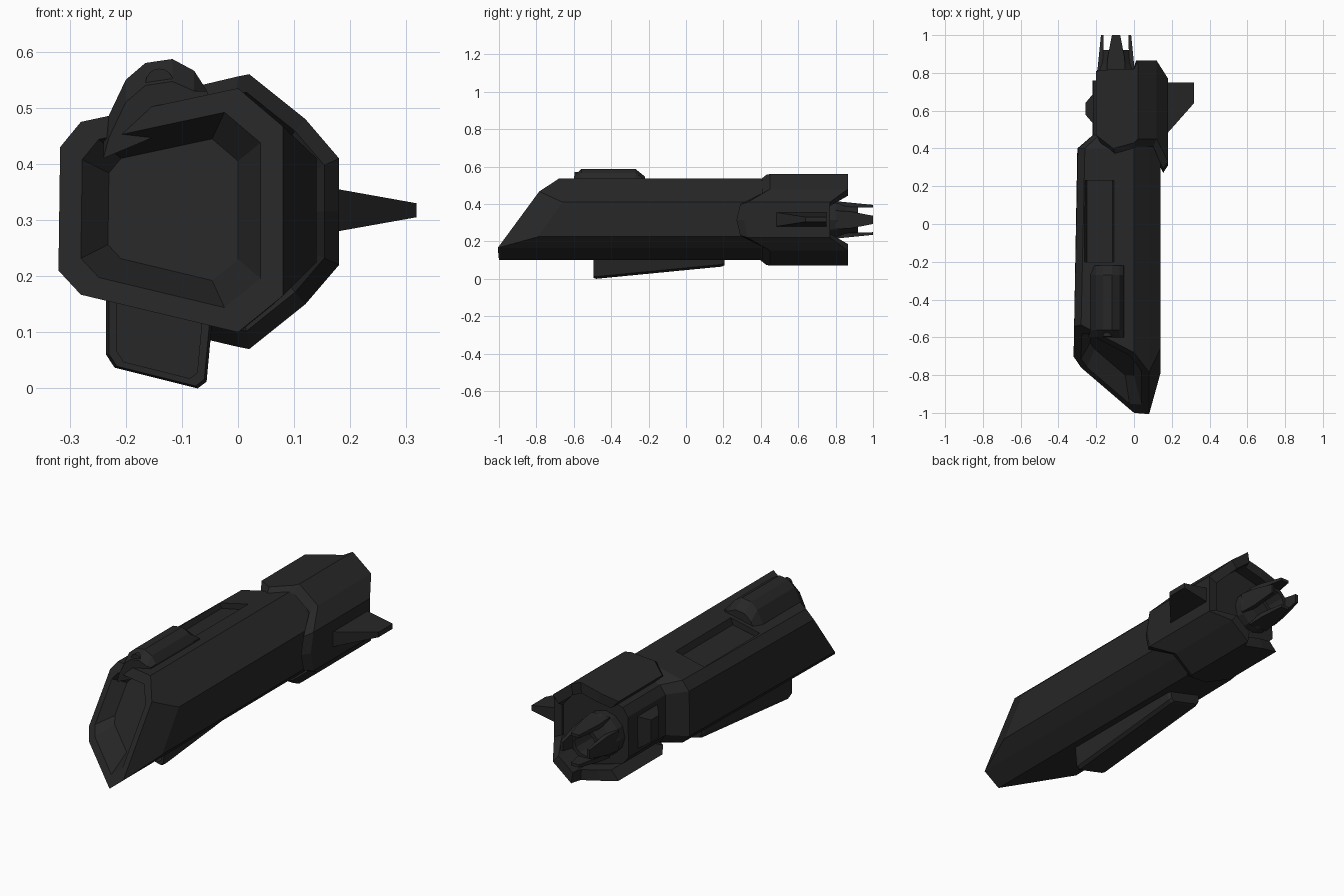
import bpy, bmesh, math

if "Cube" in bpy.data.objects:
    bpy.data.objects.remove(bpy.data.objects["Cube"])

mat = bpy.data.materials.new("dark_hull")
mat.diffuse_color = (0.02, 0.02, 0.02, 1)
mat.use_nodes = True
mat.node_tree.nodes["Principled BSDF"].inputs["Base Color"].default_value = mat.diffuse_color


def loft(name, rings, closed=False):
    """Skin a list of equal-length point rings; cap the ends unless closed."""
    bm = bmesh.new()
    vs = [[bm.verts.new(p) for p in r] for r in rings]
    n = len(rings[0])
    for a, b in zip(vs, vs[1:] + (vs[:1] if closed else [])):
        for i in range(n):
            j = (i + 1) % n
            bm.faces.new((a[i], a[j], b[j], b[i]))
    if not closed:
        bm.faces.new(vs[0])
        bm.faces.new(vs[-1])
    bmesh.ops.remove_doubles(bm, verts=bm.verts, dist=1e-5)
    bmesh.ops.recalc_face_normals(bm, faces=bm.faces)
    me = bpy.data.meshes.new(name)
    bm.to_mesh(me)
    bm.free()
    me.materials.append(mat)
    ob = bpy.data.objects.new(name, me)
    bpy.context.collection.objects.link(ob)
    return ob


def scaled(pts, s, cx, cz):
    return [(cx + (x - cx) * s, cz + (z - cz) * s) for x, z in pts]


def at(pts, y):
    return [(x, y, z) for x, z in pts]


# Main hull: ten-sided section, sliced diagonally at the front with a recessed mouth
section = [(0, .535), (.08, .467), (.14, .41), (.14, .225), (.08, .165), (0, .10),
           (-.28, .167), (-.32, .21), (-.317, .43), (-.28, .475)]


def slice_y(x, z):
    return -1 + .735 * (z - .1) - .68 * x


def on_slice(pts, dy=0):
    return [(x, slice_y(x, z) + dy, z) for x, z in pts]


face = [(min(x, .08), z) for x, z in section]
chamfer = on_slice(section)
chamfer[2] = (.14, -.66, .41)
chamfer[3] = (.14, -.79, .225)
mid = [(x if x > -.1 else x + .02, z) for x, z in section]
core = [(.14 + (x - .14) * .78, .315 + (z - .315) * .9) for x, z in section]
hull = loft("main_hull", [
    on_slice(scaled(face, .58, -.11, .32), .10),
    on_slice(scaled(face, .80, -.12, .32)),
    on_slice(face), chamfer, at(mid, .40), at(core, .47), at(core, .76)])

# Sunken panel in the upper left of the hull
panel = [(-.28, .52), (-.09, .56), (-.115, .48), (-.25, .452)]
cutter = loft("panel_cutter", [at(panel, -.2), at(panel, .23)])
cutter.hide_render = True
cutter.hide_set(True)
mod = hull.modifiers.new("panel", 'BOOLEAN')
mod.operation = 'DIFFERENCE'
mod.solver = 'EXACT'
mod.object = cutter

# Rear cowl: C-shaped shell, as (x, z, front y, rear y), mirrored top to bottom
upper = [(-.2, .51, .47, .81), (-.11, .53, .40, .82), (0, .556, .43, .82),
         (.02, .56, .45, .865), (.12, .48, .45, .865), (.18, .41, .33, .77)]
profile = upper + [(.18, .315, .31, .77)]
profile += [(x, .63 - z, a, b) for x, z, a, b in reversed(upper)]
rings = []
for x, z, a, b in profile:
    (lx, lz), = scaled([(x, z)], .87, -.02, .315)
    (ix, iz), = scaled([(x, z)], .78, -.02, .315)
    rings.append([(lx, a - .04, lz), (x, a, z), (x, b, z), (ix, b, iz), (ix, a, iz)])
loft("rear_cowl", rings)

# Side fin
loft("side_fin", [[(.15, .45, .275), (.15, .75, .275), (.15, .75, .36), (.15, .45, .36)],
                  [(.318, .64, .305), (.318, .75, .305), (.318, .75, .33), (.318, .64, .33)]])

# Bulge on the left of the engine core
loft("left_bulge", [[(-.19, .50, .22), (-.19, .72, .22), (-.19, .72, .41), (-.19, .50, .41)],
                    [(-.258, .58, .26), (-.258, .64, .26), (-.258, .64, .37), (-.258, .58, .37)]])

# Upper housing with a round front lens
housing = [(-.24, .45), (-.23, .487), (-.2, .55), (-.165, .58), (-.117, .587),
           (-.078, .566), (-.055, .53), (-.05, .49)]
low = [(x, min(z, .53) if x > -.1 else z - .04) for x, z in housing]
loft("upper_housing", [at(low, -.60), at(housing, -.56), at(housing, -.27), at(low, -.22)])


def circle(r, n, cx, cz):
    return [(cx + r * math.cos(2 * math.pi * i / n), cz + r * math.sin(2 * math.pi * i / n))
            for i in range(n)]


loft("housing_lens", [at(circle(.025, 16, -.14, .545), y) for y in (-.595, -.5)])

# Lower box: wedge slung under the hull, framed opening at the front
box = [(-.235, .18), (-.235, .06), (-.22, .037), (-.072, 0), (-.056, .012), (-.045, .13)]
inner = scaled(box, .8, -.14, .09)
rear = [(x, z + .065 if z < .1 else z) for x, z in box]
loft("lower_box", [at(inner, -.45), at(inner, -.495), at(scaled(box, .95, -.14, .09), -.495),
                   at(box, -.48), at(rear, .19), at(scaled(rear, .92, -.14, .15), .205)])

# Engine nozzle with a hollow end
NX, NZ = -.095, .315
steps = [(.105, .60), (.105, .80), (.088, .85), (.078, .92), (.058, .92), (.045, .80)]
loft("engine_nozzle", [at(circle(r, 12, NX, NZ), y) for r, y in steps])

# Four tapered prongs round the nozzle
for k in range(4):
    c, s = math.cos(k * math.pi / 2), math.sin(k * math.pi / 2)

    def ring(y, r0, r1, w):
        return [(NX + r * c - t * s, y, NZ + r * s + t * c)
                for r, t in ((r0, -w), (r1, -w), (r1, w), (r0, w))]

    loft(f"nozzle_prong_{k + 1}", [ring(.80, .07, .10, .05), ring(.88, .068, .092, .045),
                                   ring(1.0, .066, .08, .022)])
